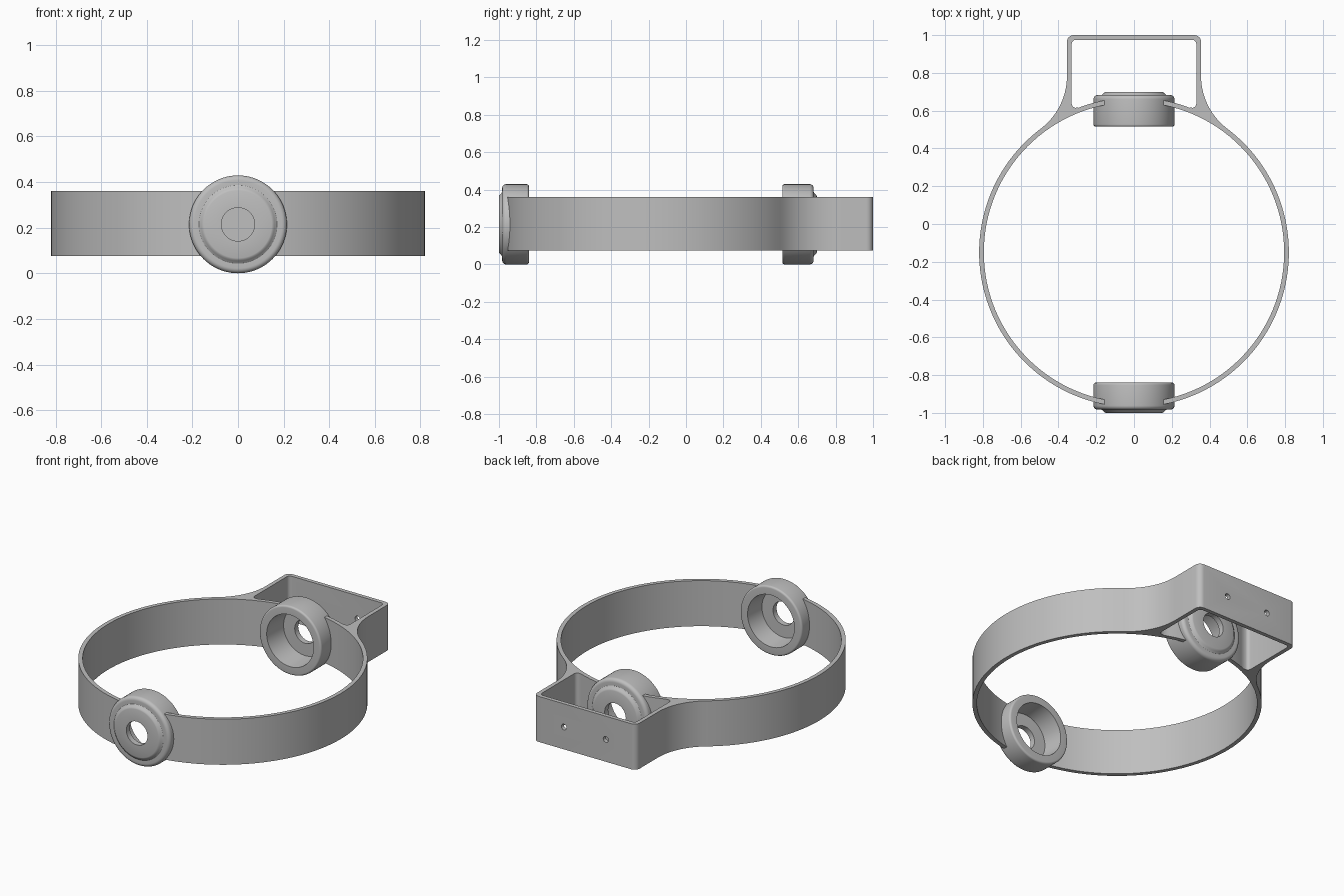
import bpy, bmesh, math
from mathutils import Vector, Matrix

if "Cube" in bpy.data.objects:
    bpy.data.objects.remove(bpy.data.objects["Cube"])

CY, R_OUT, R_IN = -0.15, 0.82, 0.795      # band circle
Z0, Z1, ZC = 0.075, 0.36, 0.2145          # band height and cup axis

grey = bpy.data.materials.new("plain_grey")
grey.diffuse_color = (0.52, 0.52, 0.52, 1)
grey.use_nodes = True
grey.node_tree.nodes["Principled BSDF"].inputs["Base Color"].default_value = grey.diffuse_color


def arc(cx, cy, r, a0, a1, n):
    return [(cx + r * math.cos(a0 + (a1 - a0) * i / n),
             cy + r * math.sin(a0 + (a1 - a0) * i / n)) for i in range(n + 1)]


def mirrored(half):
    """Close a right-hand half outline with its mirror image."""
    return half + [(-x, y) for x, y in reversed(half)]


def make_object(name, bm):
    bmesh.ops.remove_doubles(bm, verts=bm.verts, dist=1e-5)
    bmesh.ops.recalc_face_normals(bm, faces=bm.faces)
    mesh = bpy.data.meshes.new(name)
    bm.to_mesh(mesh)
    bm.free()
    mesh.materials.append(grey)
    obj = bpy.data.objects.new(name, mesh)
    bpy.context.collection.objects.link(obj)
    return obj


def smooth(obj):
    bpy.ops.object.select_all(action='DESELECT')
    obj.select_set(True)
    bpy.context.view_layer.objects.active = obj
    bpy.ops.object.shade_smooth_by_angle(angle=math.radians(32))


def extrude_loops(name, loops, z0, z1):
    """Fill an outline with holes and give it height."""
    bm = bmesh.new()
    for pts in loops:
        vs = [bm.verts.new((x, y, z0)) for x, y in pts]
        for a, b in zip(vs, vs[1:] + vs[:1]):
            bm.edges.new((a, b))
    bmesh.ops.triangle_fill(bm, edges=bm.edges[:], use_beauty=True, normal=(0, 0, 1))
    new = bmesh.ops.extrude_face_region(bm, geom=bm.faces[:])["geom"]
    bmesh.ops.translate(bm, vec=(0, 0, z1 - z0),
                        verts=[g for g in new if isinstance(g, bmesh.types.BMVert)])
    return make_object(name, bm)


def cut_cylinder(target, x, y0, y1, r, n):
    """Cut a round hole along y."""
    bm = bmesh.new()
    m = Matrix.Translation((x, (y0 + y1) / 2, ZC)) @ Matrix.Rotation(math.pi / 2, 4, 'X')
    bmesh.ops.create_cone(bm, cap_ends=True, segments=n, radius1=r, radius2=r,
                          depth=abs(y1 - y0), matrix=m)
    cutter = make_object("cutter", bm)
    cutter.hide_render = True
    mod = target.modifiers.new("cut", 'BOOLEAN')
    mod.operation, mod.solver, mod.object = 'DIFFERENCE', 'EXACT', cutter
    bpy.context.view_layer.objects.active = target
    bpy.ops.object.modifier_apply(modifier=mod.name)
    bpy.data.objects.remove(cutter)


# Band with bracket: the flared fillet is tangent to the bracket side and the circle
W, F = 0.355, 0.35
fx = W + F
fy = CY + math.sqrt((R_OUT + F) ** 2 - fx ** 2)
touch = math.atan2(fy - CY, fx)
half = arc(0, CY, R_OUT, -math.pi / 2 + 0.01, touch, 60)
half += arc(fx, fy, F, touch + math.pi, math.pi, 14)[1:]
half += arc(W - 0.035, 1 - 0.035, 0.035, 0, math.pi / 2, 6)
outline = mirrored(half)

inner = arc(0, CY, R_IN, 0, 2 * math.pi, 128)[:-1]

# Pocket between bracket and band
start = math.acos(0.295 / R_OUT)
pocket_half = arc(0, CY, R_OUT, math.pi / 2 - 0.02, start, 10)
pocket_half += arc(0.308, 0.637, 0.022, -math.pi / 2 - 0.3, 0, 5)
pocket_half += arc(0.308, 0.953, 0.022, 0, math.pi / 2, 5)
pocket = mirrored(pocket_half)

band = extrude_loops("band_with_bracket", [outline, inner, pocket], Z0, Z1)
cut_cylinder(band, 0, -1.02, -0.80, 0.19, 64)     # gap behind the front cup
cut_cylinder(band, 0, 0.48, 0.74, 0.19, 64)       # gap behind the back cup
for sx in (-0.145, 0.145):                        # screw holes
    cut_cylinder(band, sx, 0.93, 1.05, 0.018, 24)
smooth(band)


def cup(name, y_open, y_end):
    """Turned cup: open toward the band centre, holed raised face outward."""
    d = abs(y_end - y_open)
    s = 1 if y_end > y_open else -1
    R, body = ZC, d - 0.017
    prof = [(0.073, d), (0.148, d), (0.154, d - 0.002), (0.160, d - 0.007),
            (0.166, d - 0.013), (0.172, body)]
    prof += arc(R - 0.022, body - 0.022, 0.022, math.pi / 2, 0, 6)
    prof += arc(R - 0.012, 0.012, 0.012, 0, -math.pi / 2, 5)
    prof += [(0.162, 0), (0.150, d - 0.035), (0.073, d - 0.035)]
    prof.append(prof[0])
    bm = bmesh.new()
    vs = [bm.verts.new((r, y_open + s * t, ZC)) for r, t in prof]
    edges = [bm.edges.new(p) for p in zip(vs, vs[1:])]
    bmesh.ops.spin(bm, geom=vs + edges, cent=Vector((0, 0, ZC)), axis=(0, 1, 0),
                   angle=2 * math.pi, steps=80)
    smooth(make_object(name, bm))


cup("front_cup", -0.84, -1.0)
cup("back_cup", 0.515, 0.70)
